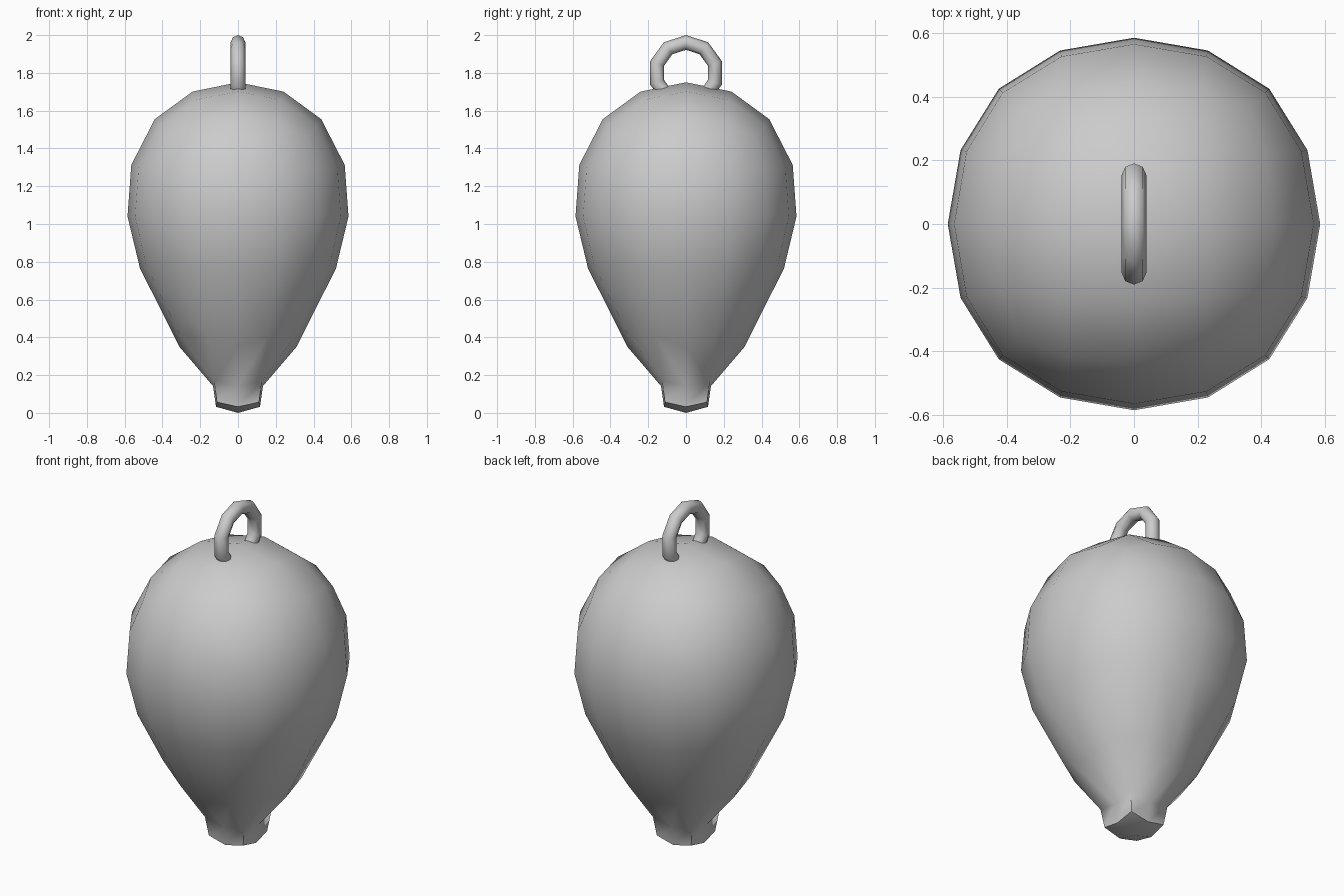
import bpy, bmesh, math
from mathutils import Vector

if "Cube" in bpy.data.objects:
    bpy.data.objects.remove(bpy.data.objects["Cube"])


def interp(table, t):
    """Linear lookup in a sorted list of (key, value)."""
    for (a, va), (b, vb) in zip(table, table[1:]):
        if t <= b:
            return va + (vb - va) * max(0, (t - a) / (b - a))
    return table[-1][1]


# Pear-shaped body: a subdivided cube, remapped in height and width
HEIGHT = [(-1, .11), (-.93, .143), (-.87, .165), (-.726, .35), (-.393, .77), (0, 1.04),
          (.393, 1.31), (.726, 1.555), (.93, 1.70), (1, 1.75)]
WIDTH = [(-1, .57), (-.87, .57), (-.726, .73), (-.393, .955), (0, 1), (.393, 1.037), (1, 1.037)]

bpy.ops.mesh.primitive_cube_add(size=2)
body = bpy.context.object
body.name = "body"
sub = body.modifiers.new("round", "SUBSURF")
sub.levels = 2
bpy.ops.object.modifier_apply(modifier=sub.name)

bm = bmesh.new()
bm.from_mesh(body.data)
top = max(v.co.z for v in bm.verts)
for v in bm.verts:
    n = v.co / top
    w = .585 * interp(WIDTH, n.z)
    v.co = Vector((n.x * w, n.y * w, interp(HEIGHT, n.z)))

# Neck: the four bottom faces pulled straight down
bm.verts.ensure_lookup_table()
low = min(bm.verts, key=lambda v: v.co.z)
res = bmesh.ops.extrude_face_region(bm, geom=list(low.link_faces))
for v in (g for g in res["geom"] if isinstance(g, bmesh.types.BMVert)):
    v.co = Vector((v.co.x * .88, v.co.y * .88, v.co.z - .11))
# Remove the covered faces left inside the neck
inner = [f for f in low.link_faces] if low.is_valid else []
if inner and low.co.z > .05:
    bmesh.ops.delete(bm, geom=inner, context="FACES")
bmesh.ops.recalc_face_normals(bm, faces=bm.faces)
bm.to_mesh(body.data)
bm.free()
bpy.ops.object.shade_smooth_by_angle(angle=math.radians(40))

# Hanging ring sunk into the top
bpy.ops.mesh.primitive_torus_add(major_segments=10, minor_segments=8, major_radius=.161,
                                 minor_radius=.039, location=(0, 0, 1.80),
                                 rotation=(0, -math.pi / 2, 0))
ring = bpy.context.object
ring.name = "hanging_ring"
bpy.ops.object.shade_smooth_by_angle(angle=math.radians(60))
